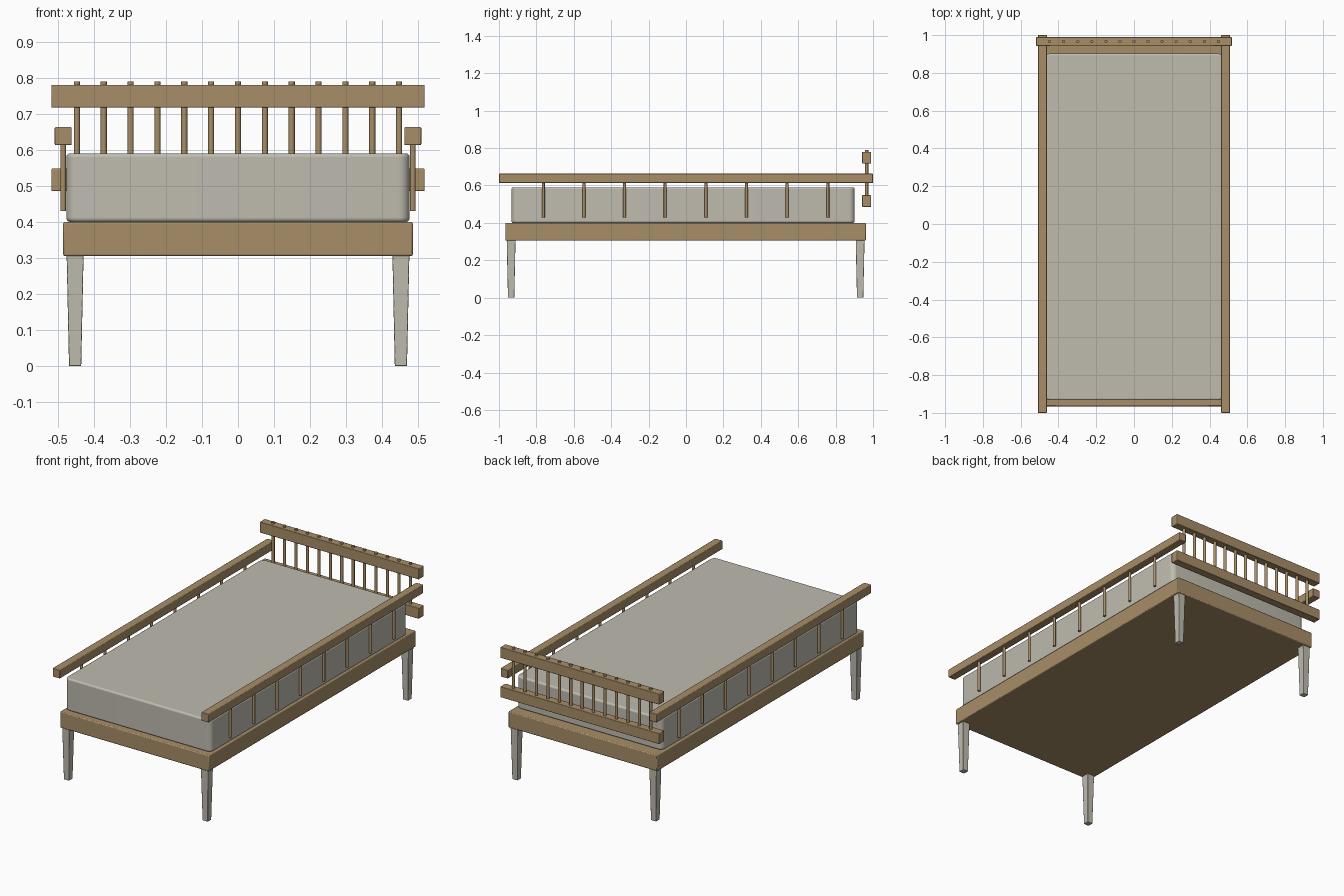
import bpy, bmesh, math

if "Cube" in bpy.data.objects:
    bpy.data.objects.remove(bpy.data.objects["Cube"], do_unlink=True)


def material(name, rgb):
    mat = bpy.data.materials.new(name)
    mat.use_nodes = True
    mat.diffuse_color = (*rgb, 1)
    mat.node_tree.nodes["Principled BSDF"].inputs["Base Color"].default_value = (*rgb, 1)
    return mat


wood = material("oak wood", (0.39, 0.27, 0.14))
linen = material("pale linen", (0.52, 0.50, 0.43))


def finish(obj, name, mat, smooth=True):
    obj.name = name
    obj.data.materials.append(mat)
    if smooth:
        bpy.ops.object.shade_smooth_by_angle(angle=math.radians(35))
    return obj


def box(name, x, y, z, mat, bevel=0.003, taper=1.0, corner=0):
    """Box between (min, max) pairs; taper narrows the foot, corner rounds the upright edges."""
    spans = (x, y, z)
    bpy.ops.mesh.primitive_cube_add(size=1, location=[sum(s) / 2 for s in spans])
    obj = bpy.context.object
    bm = bmesh.new()
    bm.from_mesh(obj.data)
    for v in bm.verts:
        k = taper if v.co.z < 0 else 1
        v.co = [c * (s[1] - s[0]) for c, s in zip(v.co, spans)]
        v.co.x *= k
        v.co.y *= k
    if corner:
        upright = [e for e in bm.edges if abs(e.verts[0].co.z - e.verts[1].co.z) > 0.01]
        bmesh.ops.bevel(bm, geom=upright, offset=corner, segments=6, profile=0.5, affect='EDGES')
    bm.to_mesh(obj.data)
    bm.free()
    mod = obj.modifiers.new("soft edges", 'BEVEL')
    mod.width = bevel
    mod.segments = 4 if corner else 2
    mod.limit_method = 'ANGLE'
    mod.angle_limit = math.radians(40)
    return finish(obj, name, mat)


def spindle(name, x, y, z0, z1, radius):
    bpy.ops.mesh.primitive_cylinder_add(vertices=16, radius=radius, depth=z1 - z0,
                                        location=(x, y, (z0 + z1) / 2))
    return finish(bpy.context.object, name, wood)


# Platform and mattress
box("bed_frame", (-0.485, 0.485), (-0.965, 0.962), (0.305, 0.40), wood, 0.005)
box("mattress", (-0.476, 0.476), (-0.933, 0.902), (0.40, 0.59), linen, 0.01, corner=0.03)

# Tapered legs
for sx, side in ((1, "left"), (-1, "right")):
    for y, end in ((-0.935, "front"), (0.931, "back")):
        cx = sx * 0.452
        box(f"{end}_{side}_leg", (cx - 0.0235, cx + 0.0235), (y - 0.0235, y + 0.0235),
            (0, 0.306), linen, 0.002, taper=0.72)

    # Side rails with hanging spindles
    cx = sx * 0.485
    box(f"{side}_side_rail", (cx - 0.0235, cx + 0.0235), (-1, 1), (0.613, 0.663), wood)
    for i in range(8):
        spindle(f"{side}_side_spindle_{i + 1}", cx, -0.763 + i * 0.2173, 0.43, 0.63, 0.008)

# Headboard rails and spindles
for name, z in (("headboard_top_rail", 0.717), ("headboard_lower_rail", 0.485)):
    box(name, (-0.518, 0.518), (0.942, 0.99), (z, z + 0.063), wood)
for i in range(13):
    spindle(f"headboard_spindle_{i + 1}", (i - 6) * 0.0745, 0.966, 0.49, 0.79, 0.0085)
